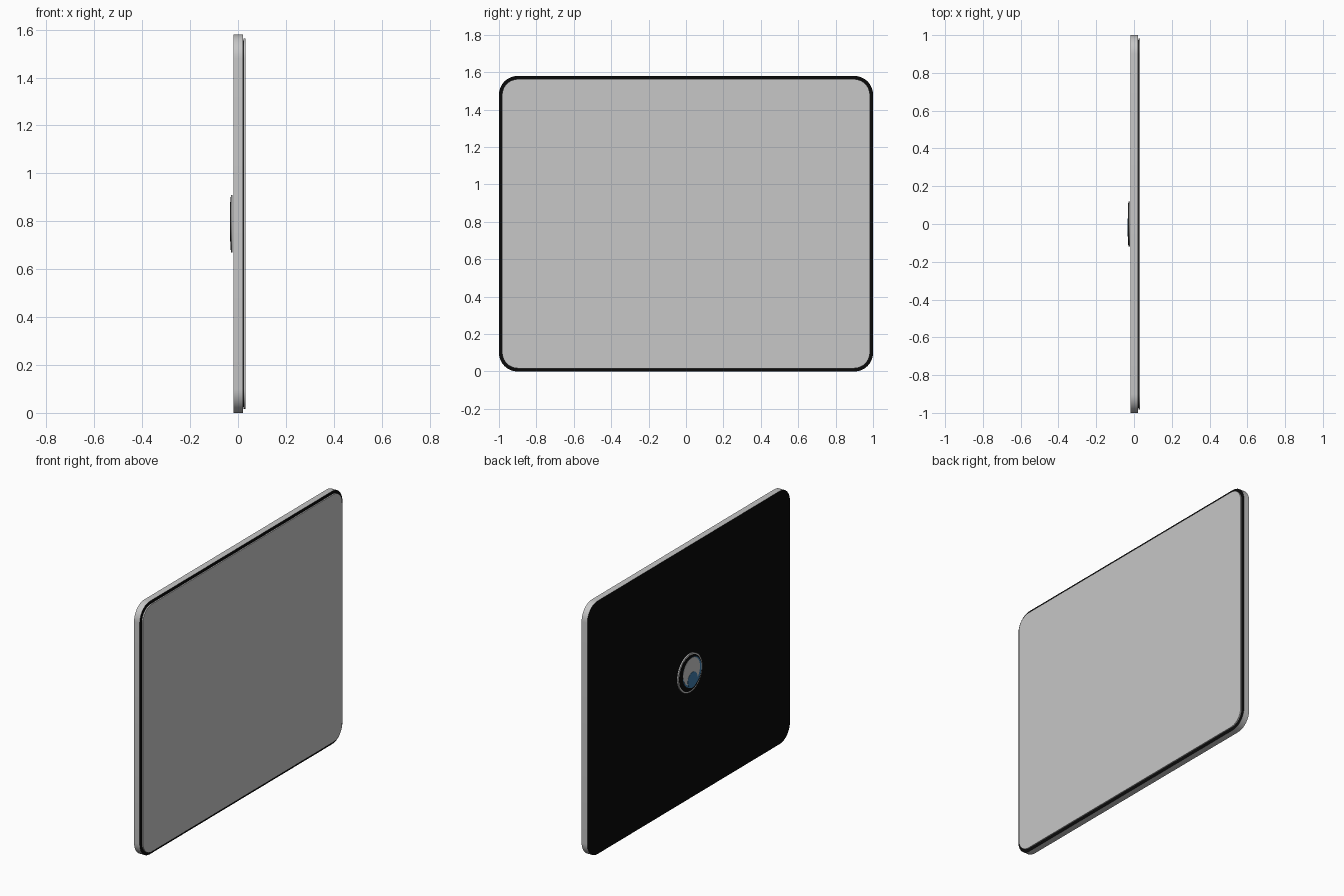
import bpy
import bmesh
from math import cos, sin, pi, radians

if "Cube" in bpy.data.objects:
    bpy.data.objects.remove(bpy.data.objects["Cube"], do_unlink=True)

HEIGHT = 1.58
MID = HEIGHT / 2


def material(name, rgb):
    mat = bpy.data.materials.new(name)
    mat.use_nodes = True
    mat.diffuse_color = (*rgb, 1)
    bsdf = next(n for n in mat.node_tree.nodes if n.type == "BSDF_PRINCIPLED")
    bsdf.inputs["Base Color"].default_value = (*rgb, 1)
    return mat


grey = material("light grey", (0.57, 0.57, 0.57))
black = material("black", (0.003, 0.003, 0.003))
blue = material("blue", (0.05, 0.2, 0.4))


def rounded_rect(half_y, half_z, radius, steps=10):
    """Rounded rectangle in the YZ plane, centred on the slab."""
    pts = []
    corners = [(1, 1), (-1, 1), (-1, -1), (1, -1)]
    for quarter, (sy, sz) in enumerate(corners):
        for i in range(steps + 1):
            a = (quarter + i / steps) * pi / 2
            pts.append((sy * (half_y - radius) + radius * cos(a),
                        MID + sz * (half_z - radius) + radius * sin(a)))
    return pts


def circle(radius, y=0, z=MID, steps=48):
    return [(y + radius * cos(2 * pi * i / steps),
             z + radius * sin(2 * pi * i / steps)) for i in range(steps)]


def plate(name, outline, x0, x1, side, face=None):
    """Extrude an outline along X; broad faces may differ from the edge."""
    bm = bmesh.new()
    base = bm.faces.new([bm.verts.new((x0, y, z)) for y, z in outline])
    moved = bmesh.ops.extrude_face_region(bm, geom=[base], use_keep_orig=True)
    verts = [v for v in moved["geom"] if isinstance(v, bmesh.types.BMVert)]
    bmesh.ops.translate(bm, verts=verts, vec=(x1 - x0, 0, 0))
    bmesh.ops.recalc_face_normals(bm, faces=bm.faces)
    for f in bm.faces:
        f.normal_update()
        f.material_index = int(face is not None and abs(f.normal.x) > 0.5)
    mesh = bpy.data.meshes.new(name)
    bm.to_mesh(mesh)
    bm.free()
    mesh.materials.append(side)
    if face:
        mesh.materials.append(face)
    obj = bpy.data.objects.new(name, mesh)
    bpy.context.collection.objects.link(obj)
    bpy.ops.object.select_all(action="DESELECT")
    obj.select_set(True)
    bpy.context.view_layer.objects.active = obj
    bpy.ops.object.shade_smooth_by_angle(angle=radians(30))
    return obj


# Main slab: grey edge, black broad faces
plate("slab_body", rounded_rect(1, MID, 0.1), -0.018, 0.021, grey, black)

# Raised panel on a thin dark spacer
plate("panel_spacer", rounded_rect(0.975, MID - 0.025, 0.08), 0.021, 0.024, black)
plate("front_panel", rounded_rect(0.983, MID - 0.017, 0.085), 0.024, 0.032, grey)

# Round badge floating just off the opposite face
plate("badge_disc", circle(0.12), -0.030, -0.022, grey)
plate("badge_dark_field", circle(0.111), -0.0308, -0.030, black)
plate("badge_blue_field", circle(0.092, -0.016), -0.0316, -0.0308, blue)
plate("badge_grey_field", circle(0.083, -0.009, MID + 0.008), -0.0324, -0.0316, grey)
plate("badge_blue_dot", circle(0.048, -0.018, MID - 0.048), -0.0332, -0.0324, blue)
